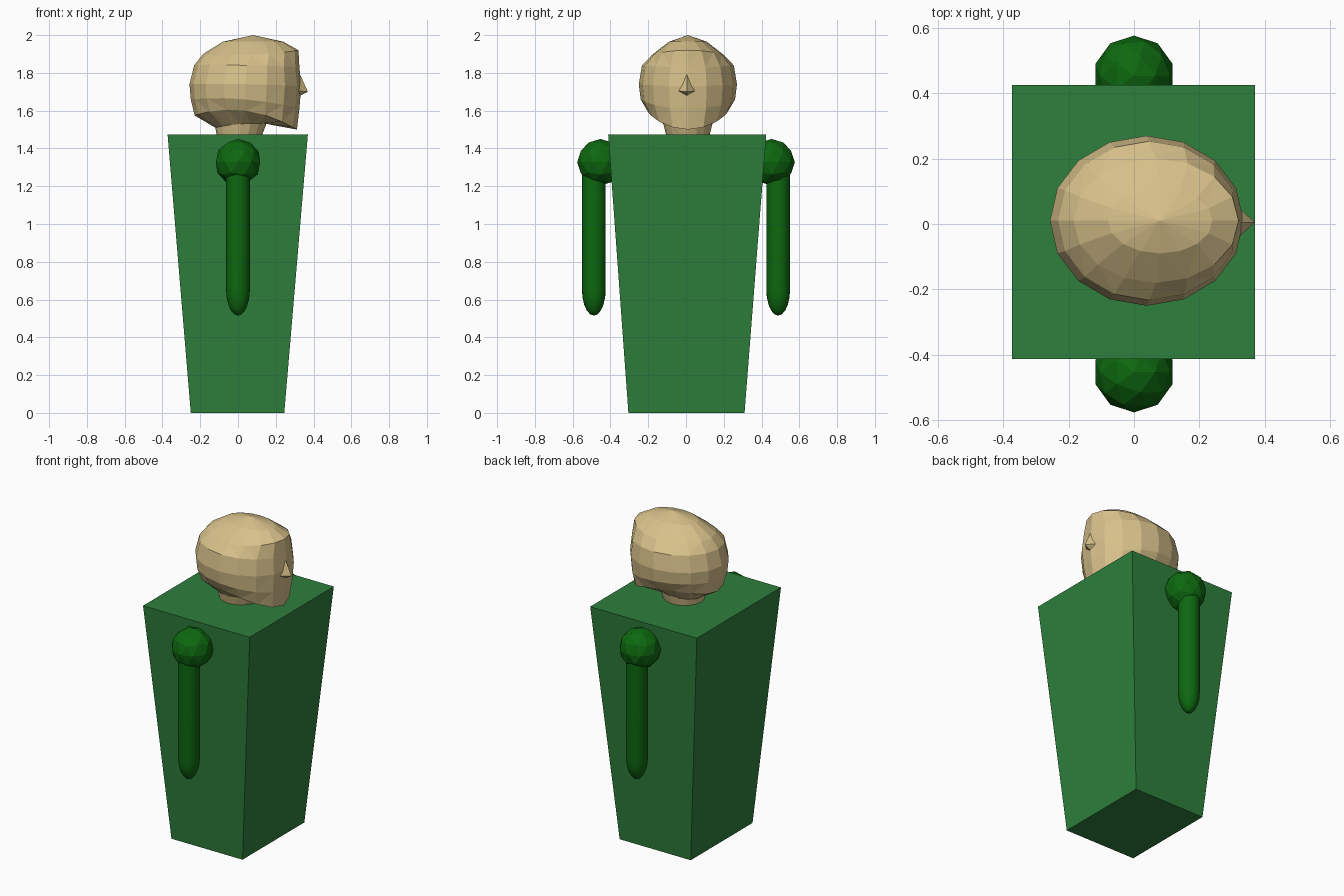
import bpy, bmesh, math
from mathutils import Vector

if "Cube" in bpy.data.objects:
    bpy.data.objects.remove(bpy.data.objects["Cube"])


def material(name, rgb):
    m = bpy.data.materials.new(name)
    m.diffuse_color = (*rgb, 1)
    m.use_nodes = True
    m.node_tree.nodes["Principled BSDF"].inputs["Base Color"].default_value = m.diffuse_color
    return m


GREEN = material("robe green", (0.027, 0.215, 0.046))
DARK = material("sleeve green", (0.004, 0.14, 0.005))
SKIN = material("skin", (0.68, 0.53, 0.255))


def finish(name, bm, mat):
    bmesh.ops.recalc_face_normals(bm, faces=bm.faces)
    me = bpy.data.meshes.new(name)
    bm.to_mesh(me)
    bm.free()
    me.materials.append(mat)
    ob = bpy.data.objects.new(name, me)
    bpy.context.collection.objects.link(ob)
    return ob


def loft(bm, rings, tip_low=None, tip_high=None):
    """Skin a list of point rings; close the ends with a tip or a flat cap."""
    vs = [[bm.verts.new(p) for p in r] for r in rings]
    n = len(vs[0])
    for a, b in zip(vs, vs[1:]):
        for i in range(n):
            j = (i + 1) % n
            bm.faces.new((a[i], a[j], b[j], b[i]))
    for ring, tip in ((vs[0], tip_low), (vs[-1], tip_high)):
        if tip is None:
            bm.faces.new(ring)
        else:
            t = bm.verts.new(tip)
            for i in range(n):
                bm.faces.new((ring[i], ring[(i + 1) % n], t))


# Tapered box body
bm = bmesh.new()
loft(bm, [[(x0, y0, z), (x1, y0, z), (x1, y1, z), (x0, y1, z)]
          for x0, x1, y0, y1, z in ((-0.25, 0.245, -0.305, 0.31, 0),
                                    (-0.373, 0.37, -0.412, 0.425, 1.475))])
finish("body", bm, GREEN)

# Faceted shoulders and round-tipped arms
for side, s in (("right", -1), ("left", 1)):
    bm = bmesh.new()
    bmesh.ops.create_icosphere(bm, subdivisions=2, radius=0.123)
    bmesh.ops.translate(bm, verts=bm.verts, vec=(0, s * 0.453, 1.327))
    finish(side + "_shoulder", bm, DARK)

    bm = bmesh.new()
    profile = [(0.063 * math.sin(a), 0.655 - 0.14 * math.cos(a))
               for a in (math.radians(d) for d in (18, 36, 54, 72, 90))]
    profile.append((0.063, 1.3))
    rings = [[(r * math.cos(k * math.tau / 24), s * 0.488 + r * math.sin(k * math.tau / 24), z)
              for k in range(24)] for r, z in profile]
    loft(bm, rings, tip_low=(0, s * 0.488, 0.515))
    arm = finish(side + "_arm", bm, DARK)
    bpy.context.view_layer.objects.active = arm
    arm.select_set(True)
    bpy.ops.object.shade_smooth_by_angle(angle=math.radians(40))
    arm.select_set(False)

# Head facing +x: each ring is back x, front x, half width, z at back / middle / front
head_rings = (
    (-0.11, 0.12, 0.11, 1.45, 1.45, 1.45),
    (-0.12, 0.15, 0.13, 1.51, 1.53, 1.53),
    (-0.23, 0.312, 0.215, 1.575, 1.60, 1.50),
    (-0.25, 0.325, 0.25, 1.66, 1.66, 1.61),
    (-0.257, 0.335, 0.26, 1.74, 1.74, 1.73),
    (-0.232, 0.325, 0.243, 1.84, 1.84, 1.83),
    (-0.185, 0.32, 0.19, 1.90, 1.895, 1.92),
    (-0.08, 0.24, 0.10, 1.965, 1.965, 1.965),
)
bm = bmesh.new()
rings = []
for x0, x1, w, zb, zm, zf in head_rings:
    ring = []
    for k in range(16):
        a = k * math.tau / 16
        c, s = math.cos(a), math.sin(a)
        z = zm + (zf - zb) / 2 * c + ((zf + zb) / 2 - zm) * c * c
        ring.append(((x0 + x1) / 2 + (x1 - x0) / 2 * c, 0.01 + w * s, z))
    rings.append(ring)
loft(bm, rings, tip_high=(0.08, 0.01, 2.0))
bmesh.ops.triangulate(bm, faces=[f for f in bm.faces if len(f.verts) == 4])
finish("head", bm, SKIN)

# Pointed nose
bm = bmesh.new()
tip, top, left, right, low = [bm.verts.new(p) for p in (
    (0.37, 0.005, 1.70), (0.325, 0.005, 1.80), (0.315, 0.055, 1.705),
    (0.315, -0.045, 1.705), (0.32, 0.005, 1.675))]
for f in ((tip, top, left), (tip, right, top), (tip, left, low), (tip, low, right),
          (top, right, low, left)):
    bm.faces.new(f)
finish("nose", bm, SKIN)
